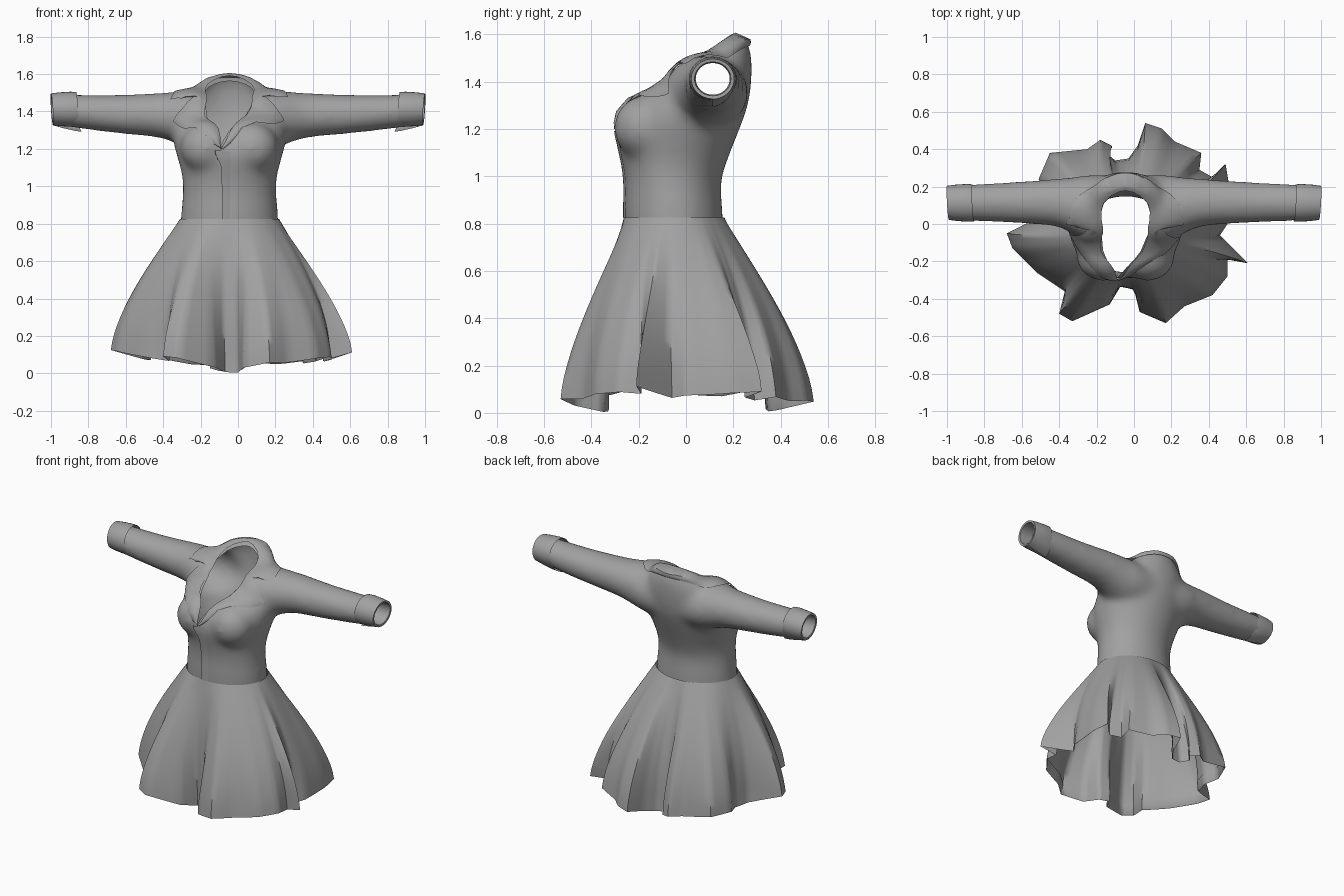
import bpy, bmesh, math
from mathutils import Vector
from mathutils.bvhtree import BVHTree

cube = bpy.data.objects.get("Cube")
if cube:
    bpy.data.objects.remove(cube)

cloth = bpy.data.materials.new("grey_cloth")
cloth.use_nodes = True
GREY = (0.36, 0.36, 0.36, 1)
cloth.diffuse_color = GREY
cloth.node_tree.nodes["Principled BSDF"].inputs["Base Color"].default_value = GREY
MID = -0.045  # body centre line


def finish(name, bm, angle=50):
    mesh = bpy.data.meshes.new(name)
    bm.to_mesh(mesh)
    bm.free()
    ob = bpy.data.objects.new(name, mesh)
    bpy.context.collection.objects.link(ob)
    mesh.materials.clear()
    mesh.materials.append(cloth)
    bpy.ops.object.select_all(action="DESELECT")
    ob.select_set(True)
    bpy.context.view_layer.objects.active = ob
    bpy.ops.object.shade_smooth_by_angle(angle=math.radians(angle))
    return ob


def loft(bm, rings, loop=True, caps=False):
    rows = [[bm.verts.new(p) for p in ring] for ring in rings]
    n = len(rows[0])
    faces = []
    for a, b in zip(rows, rows[1:]):
        for i in range(n if loop else n - 1):
            j = (i + 1) % n
            faces.append(bm.faces.new((a[i], a[j], b[j], b[i])))
    if caps:
        faces += [bm.faces.new(rows[0]), bm.faces.new(rows[-1])]
    bmesh.ops.recalc_face_normals(bm, faces=faces)


def spline(pts, steps):
    """Catmull-Rom through tuples of any length."""
    n, out = len(pts), []
    for i in range(n - 1):
        quad = [pts[min(max(i + k, 0), n - 1)] for k in (-1, 0, 1, 2)]
        for s in range(steps):
            t = s / steps
            out.append([b + t * (c - a + t * (2 * a - 5 * b + 4 * c - d + t * (3 * (b - c) + d - a))) / 2
                        for a, b, c, d in zip(*quad)])
    return out + [list(pts[-1])]


def angles(n):
    return [math.tau * i / n for i in range(n)]


# Body volume: torso, bust and arms blended together
body = bmesh.new()
torso = [  # front y, z, back y, z, half width
    (-.255, .72, .16, .72, .264), (-.26, .85, .155, .85, .26), (-.258, .97, .148, .97, .25),
    (-.27, 1.06, .172, 1.06, .255), (-.288, 1.14, .215, 1.17, .28), (-.285, 1.22, .262, 1.3, .305),
    (-.23, 1.31, .278, 1.42, .3), (-.15, 1.375, .275, 1.52, .24), (-.05, 1.445, .25, 1.6, .16)]
loft(body, [[(MID + w * math.cos(a), (fy + by) / 2 + (by - fy) / 2 * math.sin(a),
              (fz + bz) / 2 + (bz - fz) / 2 * math.sin(a)) for a in angles(48)]
            for fy, fz, by, bz, w in spline(torso, 3)], caps=True)
arm = [  # x, centre y, centre z, radius y, radius z
    (.08, .09, 1.35, .17, .15), (.2, .085, 1.355, .178, .155), (.3, .1, 1.368, .15, .138),
    (.4, .115, 1.38, .127, .12), (.6, .115, 1.385, .112, .105), (.8, .115, 1.396, .102, .093),
    (1.06, .11, 1.417, .086, .077)]
for s in (1, -1):
    loft(body, [[(s * x + MID * (1 - x), y + ry * math.cos(a), z + rz * math.sin(a)) for a in angles(32)]
                for x, y, z, ry, rz in spline(arm, 3)], caps=True)
    bust = bmesh.ops.create_uvsphere(body, u_segments=24, v_segments=16, radius=.13)
    bmesh.ops.scale(body, verts=bust["verts"], vec=(1.1, 1, 1.05))
    bmesh.ops.translate(body, verts=bust["verts"], vec=(MID + s * .12, -.176, 1.205))
bodice_form = finish("bodice_form", body)
bodice_form.hide_render = True
remesh = bodice_form.modifiers.new("blend", "REMESH")
remesh.mode = "VOXEL"
remesh.voxel_size = .016
soften = bodice_form.modifiers.new("soften", "SMOOTH")
soften.factor = .5
soften.iterations = 28


def evaluated(ob):
    bm = bmesh.new()
    bm.from_object(ob, bpy.context.evaluated_depsgraph_get())
    return bm


solid = evaluated(bodice_form)
surface = BVHTree.FromBMesh(solid)
solid.free()

# Neckline frame: slanted plane from the front tip up to the nape
TIP = Vector((0, -.28, 1.2))
UP = Vector((0, .804, .595))
OUT = Vector((0, -.595, .804))


def neck_point(side, w, v, h=0):
    x = MID - .05 * max(0, 1 - v / .35) + side * w
    return Vector((x, 0, 0)) + TIP + UP * v + OUT * h


collar_half = [  # inner half width, inner height, outer half width, outer height
    (0, 0, .012, -.005), (.04, .1, .12, .1), (.08, .17, .245, .2), (.1, .21, .31, .255),
    (.115, .28, .25, .31), (.125, .33, .19, .37), (.13, .37, .24, .375), (.135, .41, .3, .39),
    (.13, .46, .285, .47), (.115, .51, .22, .56), (.08, .55, .14, .63), (.04, .575, .065, .66),
    (0, .585, 0, .67)]
edge = [(1, *p) for p in collar_half] + [(-1, *p) for p in collar_half[-2:0:-1]]

cut = bmesh.new()
loft(cut, [[neck_point(s, w, v, h) for s, w, v, _, _ in edge] for h in (-.07, .3)], caps=True)
wall = BVHTree.FromBMesh(cut)
cutter = finish("neck_cutter", cut)
cutter.hide_render = True
cutter.hide_viewport = True
hole = bodice_form.modifiers.new("neck", "BOOLEAN")
hole.operation = "DIFFERENCE"
hole.solver = "EXACT"
hole.object = cutter

# Bodice shell with open neck, waist and wrists
shell = evaluated(bodice_form)
inner = [f for f in shell.faces if wall.find_nearest(f.calc_center_median())[3] < 1e-4]
bmesh.ops.delete(shell, geom=inner, context="FACES")
for co, no in (((0, 0, .815), (0, 0, -1)), ((.985, 0, 0), (1, 0, 0)), ((-.985, 0, 0), (-1, 0, 0))):
    bmesh.ops.bisect_plane(shell, geom=shell.verts[:] + shell.edges[:] + shell.faces[:],
                           plane_co=co, plane_no=no, clear_outer=True)
finish("bodice", shell)
for helper in (bodice_form, cutter):
    bpy.data.objects.remove(helper)


def lay(p, lift):
    co, no, _, _ = surface.find_nearest(p)
    return co + no * lift


# Notched collar lying on the bodice, raised at the nape
collar = bmesh.new()
rows = []
for k in range(7):
    u = k / 6
    row = []
    for i, (s, *a) in enumerate(edge):
        b = edge[(i + 1) % len(edge)]
        for t in (0, 1 / 3, 2 / 3):
            s2 = s if i < len(collar_half) - 1 else -1
            iw, iv, ow, ov = [p + (q - p) * t for p, q in zip(a, b[1:])]
            nape = max(0, (iv - .35) / .235) ** 2
            p = neck_point(s2, iw + (ow - iw) * u, iv + (ov - iv) * u, -.05 * nape * u)
            q = lay(p, .008 + .008 * math.sin(math.pi * u))
            q.z += .02 * nape * (1 - u)
            row.append(q)
    rows.append(row)
loft(collar, rows)
finish("collar", collar)

# Front overlap running down from the neckline
placket = bmesh.new()
loft(placket, [[lay(Vector((x, -.4, .82 + .37 * k / 16)), lift) for k in range(17)]
               for x, lift in ((-.105, -.002), (-.104, .01), (-.075, .007), (-.035, -.001))], loop=False)
finish("front_overlap", placket, 35)

# Turned-back cuffs, split underneath with a pointed flap
for s, side in ((1, "left"), (-1, "right")):
    cuff = bmesh.new()
    rows = []
    for x, r in ((.86, .099), (.89, .101), (.95, .097), (.995, .091), (.993, .077), (.9, .072)):
        row = []
        for k in range(33):
            a = math.tau * k / 32 - math.pi / 2
            flare = max(0, 1 - k / 5) * (1 - x) / .14 * (r > .09)
            rr = r + .03 * flare
            slant = .005 * math.sin(a) + .005 * math.cos(a)
            row.append((s * (x + slant - .02 * flare), .113 + rr * math.cos(a), 1.412 + rr * .93 * math.sin(a)))
        rows.append(row)
    loft(cuff, rows, loop=False)
    finish(side + "_cuff", cuff)

# Pleated skirt: smooth at the waist, spreading to an irregular folded hem
hem = [(.5, 0), (.51, .2), (.49, .32), (.42, .25), (.35, .29), (.36, .38), (.22, .44), (.15, .51),
       (.06, .54), (.02, .42), (-.03, .35), (-.1, .34), (-.15, .38), (-.12, .42), (-.18, .45),
       (-.25, .4), (-.45, .38), (-.51, .24), (-.47, .15), (-.5, .05), (-.58, 0), (-.68, -.05),
       (-.65, -.13), (-.52, -.26), (-.37, -.36), (-.4, -.48), (-.33, -.52), (-.13, -.43),
       (-.07, -.33), (0, -.35), (.03, -.47), (.17, -.53), (.27, -.44), (.42, -.38), (.5, -.28),
       (.5, -.19), (.61, -.21), (.46, -.06)]
STEPS, SPAN = 4, 7
fine = [Vector(a).lerp(Vector(b), s / STEPS) for a, b in zip(hem, hem[1:] + hem[:1]) for s in range(STEPS)]
soft = [sum((fine[(i + k) % len(fine)] for k in range(-SPAN, SPAN + 1)), Vector((0, 0))) * 1.05 / (2 * SPAN + 1)
        for i in range(len(fine))]


def skirt_ring(t, shrink=0):
    spread = .75 * math.sin(t * math.pi / 2) + .25 * t
    ring = []
    for sharp, smooth in zip(fine, soft):
        a = math.atan2((smooth.y + .03) / .85, smooth.x + .04)
        waist = Vector((MID + .265 * math.cos(a), -.05 + .213 * math.sin(a)))
        low = max(0, .2 * (sharp.length - .33) + .08 * abs(sharp.x))
        p = waist.lerp(smooth.lerp(sharp, min(1, 1.1 * t)), spread) * (1 - shrink)
        ring.append((p.x, p.y, .825 + (low - .825) * t))
    return ring


skirt = bmesh.new()
loft(skirt, [skirt_ring(k / 16) for k in range(17)])
finish("skirt", skirt, 60)
facing = bmesh.new()
loft(facing, [skirt_ring(1), skirt_ring(.995, .01), skirt_ring(.9, .01)])
finish("hem_facing", facing, 60)
